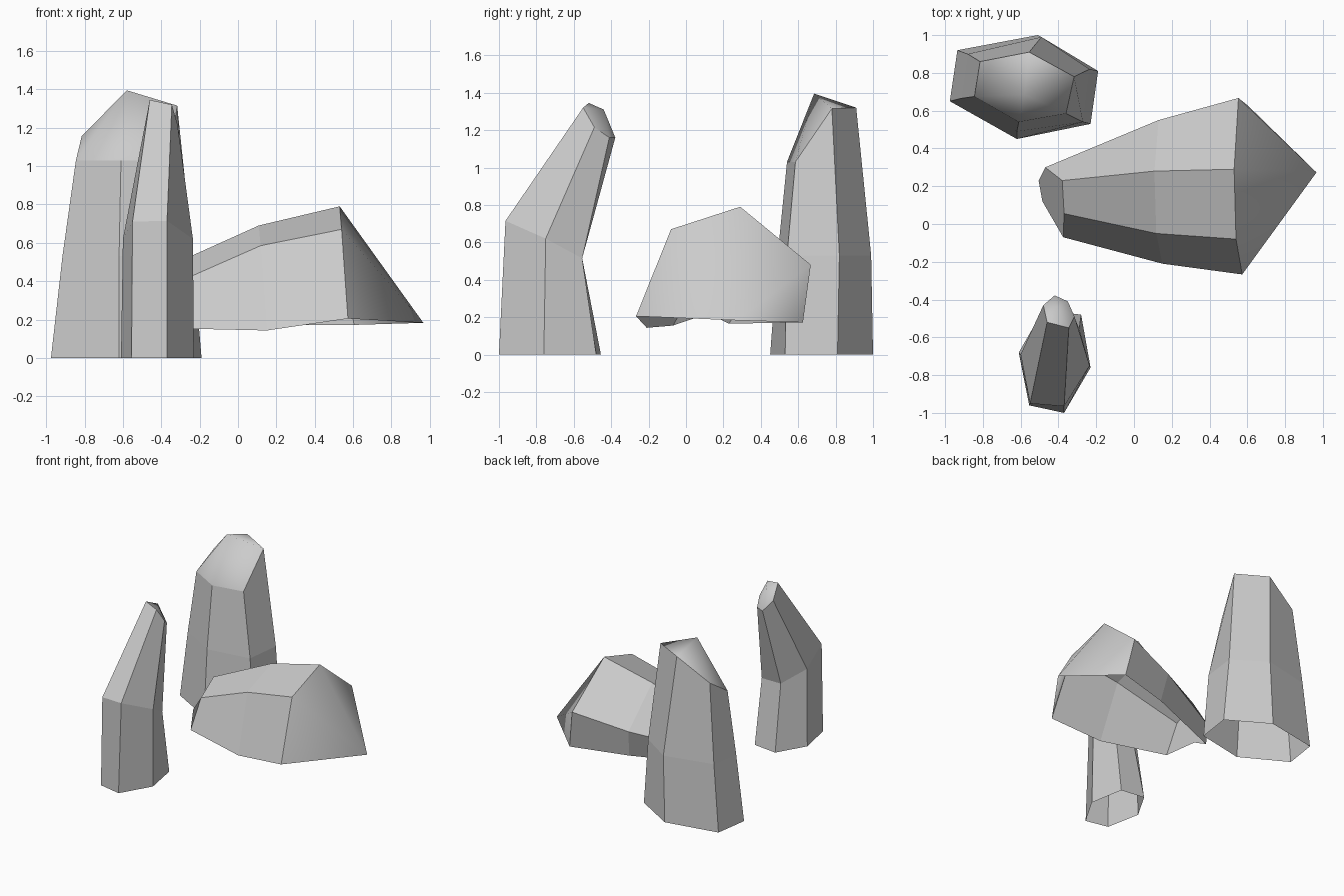
import bpy, bmesh

if "Cube" in bpy.data.objects:
    bpy.data.objects.remove(bpy.data.objects["Cube"])


def rock(name, rings, apex, end=None):
    """Loft rings into a bottomless rock with a smooth pointed cap.
    With `end` points the rings are open strips (rock lying on its open side)
    and the first ring is closed by an end face."""
    bm = bmesh.new()
    loops = [[bm.verts.new(p) for p in ring] for ring in rings]
    n = len(loops[0])
    pairs = [(i, (i + 1) % n) for i in range(n if end is None else n - 1)]
    for low, high in zip(loops, loops[1:]):
        for i, j in pairs:
            bm.faces.new((low[i], low[j], high[j], high[i]))
    if end:
        extra = [bm.verts.new(p) for p in end]
        bm.faces.new((loops[0] + extra)[::-1])
    # smooth cap, with sharp edges everywhere else
    tip = bm.verts.new(apex)
    top = loops[-1]
    for i, j in pairs:
        bm.faces.new((top[i], top[j], tip)).smooth = True
    for e in bm.edges:
        e.smooth = tip in e.verts
    bmesh.ops.recalc_face_normals(bm, faces=bm.faces)
    # an open shell can come out inverted: the cap must face upward
    if sum(f.normal.z * f.calc_area() for f in bm.faces) < 0:
        bmesh.ops.reverse_faces(bm, faces=bm.faces)
    me = bpy.data.meshes.new(name)
    bm.to_mesh(me)
    bm.free()
    bpy.context.collection.objects.link(bpy.data.objects.new(name, me))


# Tall rock at the back left
rock("tall_rock", [
    [(-.62, .45, 0), (-.23, .53, 0), (-.19, .81, 0),
     (-.51, 1, 0), (-.935, .92, 0), (-.975, .65, 0)],
    [(-.62, .49, .53), (-.27, .54, .53), (-.235, .82, .53),
     (-.49, .99, .53), (-.88, .90, .53), (-.915, .665, .53)],
    [(-.61, .54, 1.03), (-.36, .585, 1.03), (-.317, .78, 1.315),
     (-.555, .91, 1.32), (-.815, .86, 1.155), (-.845, .675, 1.03)],
], (-.58, .685, 1.395))

# Slim leaning rock at the front left
rock("slim_rock", [
    [(-.555, -.96, 0), (-.37, -1, 0), (-.23, -.76, 0),
     (-.28, -.48, 0), (-.48, -.455, 0), (-.61, -.68, 0)],
    [(-.55, -.95, .71), (-.37, -.965, .715), (-.235, -.75, .62),
     (-.29, -.555, .515), (-.46, -.555, .515), (-.60, -.69, .62)],
    [(-.46, -.52, 1.345), (-.345, -.55, 1.32), (-.315, -.49, 1.215),
     (-.35, -.41, 1.16), (-.42, -.378, 1.16), (-.48, -.43, 1.24)],
], (-.41, -.44, 1.31))

# Fallen rock lying along x on its open side, tip to the right
rock("fallen_rock", [
    [(-.375, -.07, .155), (-.37, .055, .37), (-.38, .23, .47),
     (-.47, .30, .28), (-.505, .23, .165)],
    [(.15, -.21, .143), (.118, -.05, .585), (.108, .28, .69),
     (.13, .55, .39), (.16, .50, .17)],
    [(.573, -.267, .205), (.54, -.08, .67), (.53, .29, .79),
     (.553, .667, .48), (.605, .625, .172)],
], (.966, .273, .183), end=[(-.485, .12, .22)])
